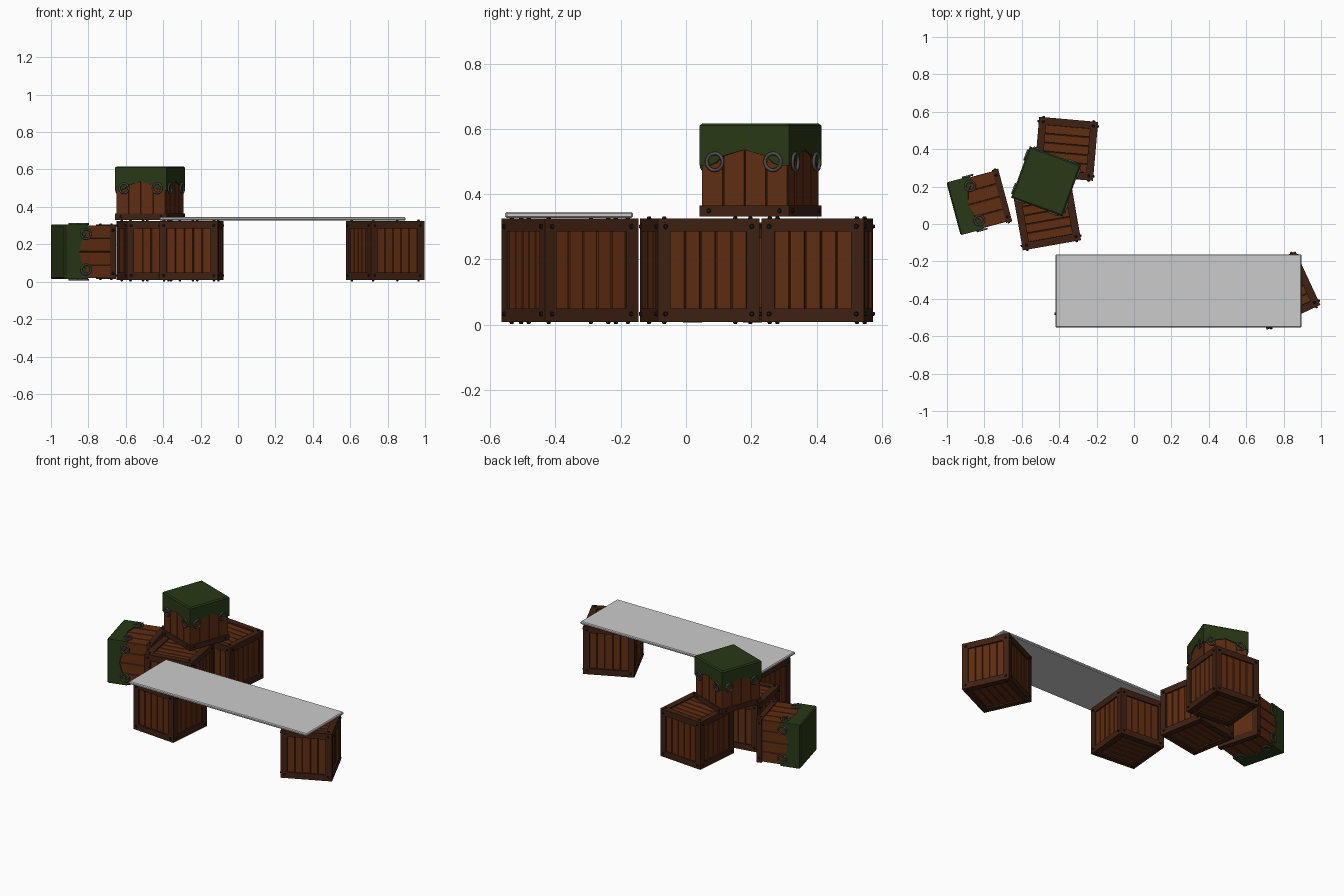
import bpy, bmesh
from math import radians, pi, cos, sin
from mathutils import Matrix, Vector

if "Cube" in bpy.data.objects:
    bpy.data.objects.remove(bpy.data.objects["Cube"])


def material(name, rgb):
    m = bpy.data.materials.new(name)
    m.diffuse_color = (*rgb, 1)
    m.use_nodes = True
    m.node_tree.nodes["Principled BSDF"].inputs["Base Color"].default_value = m.diffuse_color
    return m


WOOD = material("plank_wood", (0.115, 0.026, 0.006))
FRAME = material("frame_wood", (0.05, 0.015, 0.006))
BOLT = material("bolt_metal", (0.012, 0.01, 0.009))
CLOTH = material("green_cloth", (0.022, 0.04, 0.008))
IRON = material("ring_iron", (0.07, 0.07, 0.07))


def finish(bm, name, mat, world):
    bmesh.ops.recalc_face_normals(bm, faces=bm.faces)
    me = bpy.data.meshes.new(name)
    bm.to_mesh(me)
    bm.free()
    ob = bpy.data.objects.new(name, me)
    bpy.context.collection.objects.link(ob)
    if mat:
        me.materials.append(mat)
    ob.matrix_world = world
    return ob


def add_prism(bm, pts, top_pts, z0, z1, m):
    """Closed prism from a base outline to a top outline, placed by m."""
    a = [bm.verts.new(m @ Vector((x, y, z0))) for x, y in pts]
    b = [bm.verts.new(m @ Vector((x, y, z1))) for x, y in top_pts]
    n = len(a)
    bm.faces.new(a[::-1])
    bm.faces.new(b)
    for i in range(n):
        j = (i + 1) % n
        bm.faces.new((a[i], a[j], b[j], b[i]))


def rect(x0, x1, y0, y1):
    return [(x0, y0), (x1, y0), (x1, y1), (x0, y1)]


def add_planks(bm, m, half_w, y0, y1, count, z0, z1):
    w = 2 * half_w / count
    for i in range(count):
        x = -half_w + i * w
        add_prism(bm, rect(x, x + w, y0, y1),
                  rect(x + .003, x + w - .003, y0, y1), z0, z1, m)


def add_bolt(bm, m, x, y, z, r=.009, h=.007):
    bmesh.ops.create_cone(bm, cap_ends=True, segments=8, radius1=r, radius2=r * .55,
                          depth=h + .004,
                          matrix=m @ Matrix.Translation((x, y, z + (h - .004) / 2)))


# Side faces: local x sideways, local y up, local z outwards
SIDES = [Matrix.Rotation(i * pi / 2, 4, 'Z') @ Matrix.Rotation(pi / 2, 4, 'X') for i in range(4)]
# Top and bottom, with planks running along x
CAPS = [Matrix.Rotation(pi / 2, 4, 'Z'),
        Matrix.Rotation(pi, 4, 'X') @ Matrix.Rotation(pi / 2, 4, 'Z')]


def place(x, y, z, deg):
    return Matrix.Translation((x, y, z)) @ Matrix.Rotation(radians(deg), 4, 'Z')


def crate(name, world, h=.158, b=.04):
    planks, frame, bolts = bmesh.new(), bmesh.new(), bmesh.new()
    bmesh.ops.create_cube(planks, size=2 * (h - .016))
    k = h - b
    for m in SIDES + CAPS:
        add_planks(planks, m, k + .002, -k - .002, k + .002, 5, h - .018, h - .009)
        for q in range(4):
            r = m @ Matrix.Rotation(q * pi / 2, 4, 'Z')
            # mitred frame board
            add_prism(frame, [(-h + .016, -h + .016), (h - .016, -h + .016), (k, -k), (-k, -k)],
                      [(-h, -h), (h, -h), (k, -k), (-k, -k)], h - .016, h, r)
            add_bolt(bolts, r, h - .024, h - .024, h)
    finish(planks, name + "_planks", WOOD, world)
    finish(frame, name + "_frame", FRAME, world)
    finish(bolts, name + "_bolts", BOLT, world)


def covered_crate(name, world, h=.14, H=.143):
    planks, rim, bolts = bmesh.new(), bmesh.new(), bmesh.new()
    cloth, rings = bmesh.new(), bmesh.new()
    c = h + .006
    # planked body
    bmesh.ops.create_cube(planks, size=2 * (h - .005))
    for m in SIDES:
        add_planks(planks, m, h, -H + .02, H - .01, 4, h - .01, h)
        # bottom rim boards with bolts
        add_prism(rim, rect(-h + .012, h - .012, -H, -H + .034),
                  rect(-c, c, -H, -H + .034), h - .012, c, m)
        for x in (-.115, .115):
            add_bolt(bolts, m, x, -H + .018, c, h=.005)
        # hanging rings
        for x in (-.095, .095):
            t = m @ Matrix.Translation((x, .025, c + .003))
            n, k, R, s = 16, 6, .026, .0055
            v = [[rings.verts.new(t @ Vector(((R + s * cos(j * 2 * pi / k)) * cos(i * 2 * pi / n),
                                              (R + s * cos(j * 2 * pi / k)) * sin(i * 2 * pi / n),
                                              s * sin(j * 2 * pi / k)))) for j in range(k)]
                 for i in range(n)]
            for i in range(n):
                for j in range(k):
                    i2, j2 = (i + 1) % n, (j + 1) % k
                    rings.faces.new((v[i][j], v[i2][j], v[i2][j2], v[i][j2]))
    # underside: framed boards
    m = CAPS[1]
    add_planks(planks, m, h - .03, -h + .03, h - .03, 4, h - .02, H - .006)
    for q in range(4):
        r = m @ Matrix.Rotation(q * pi / 2, 4, 'Z')
        add_prism(rim, [(-c, -c), (c, -c), (h - .034, -h + .034), (-h + .034, -h + .034)],
                  [(-c, -c), (c, -c), (h - .034, -h + .034), (-h + .034, -h + .034)],
                  H - .015, H, r)
    # cloth cover with scalloped hem
    hem = [(-1, .014), (-.8, .014), (-.64, .022), (-.5, .042), (0, .062),
           (.5, .042), (.64, .022), (.8, .014)]
    loops = []
    for half, top in ((c - .008, H), (c, H - .007), (c, None), (h - .004, None)):
        loops.append([cloth.verts.new(s @ Vector((t * half, z if top is None else top, half)))
                      for s in SIDES for t, z in hem])
    cloth.faces.new(loops[0])
    for a, b in zip(loops, loops[1:]):
        for i in range(len(a)):
            j = (i + 1) % len(a)
            cloth.faces.new((a[i], b[i], b[j], a[j]))
    for bm, part, mat in ((planks, "planks", WOOD), (rim, "rim", FRAME), (bolts, "bolts", BOLT),
                          (cloth, "cloth_cover", CLOTH), (rings, "rings", IRON)):
        ob = finish(bm, name + "_" + part, mat, world)
        if part == "rings":
            for p in ob.data.polygons:
                p.use_smooth = True


# Plain crates
crate("back_crate", place(-.363, .402, .167, -5))
crate("middle_crate", place(-.466, .042, .167, 10))
crate("left_support_crate", place(-.25, -.36, .167, -5))
crate("right_support_crate", place(.787, -.356, .167, 25))

# Covered crates: one stacked on top, one lying on its side
covered_crate("stacked_crate", place(-.47, .228, .474, -20))
covered_crate("fallen_crate", place(-.827, .118, .16, 15) @ Matrix.Rotation(-pi / 2, 4, 'Y'))

# Table board with chamfered edges
bm = bmesh.new()
bmesh.ops.create_cube(bm, size=1, matrix=Matrix.Diagonal((1.315, .392, .018, 1)))
bmesh.ops.bevel(bm, geom=bm.edges[:], offset=.005, segments=1, affect='EDGES')
finish(bm, "table_board", None, Matrix.Translation((.238, -.358, .336)))
